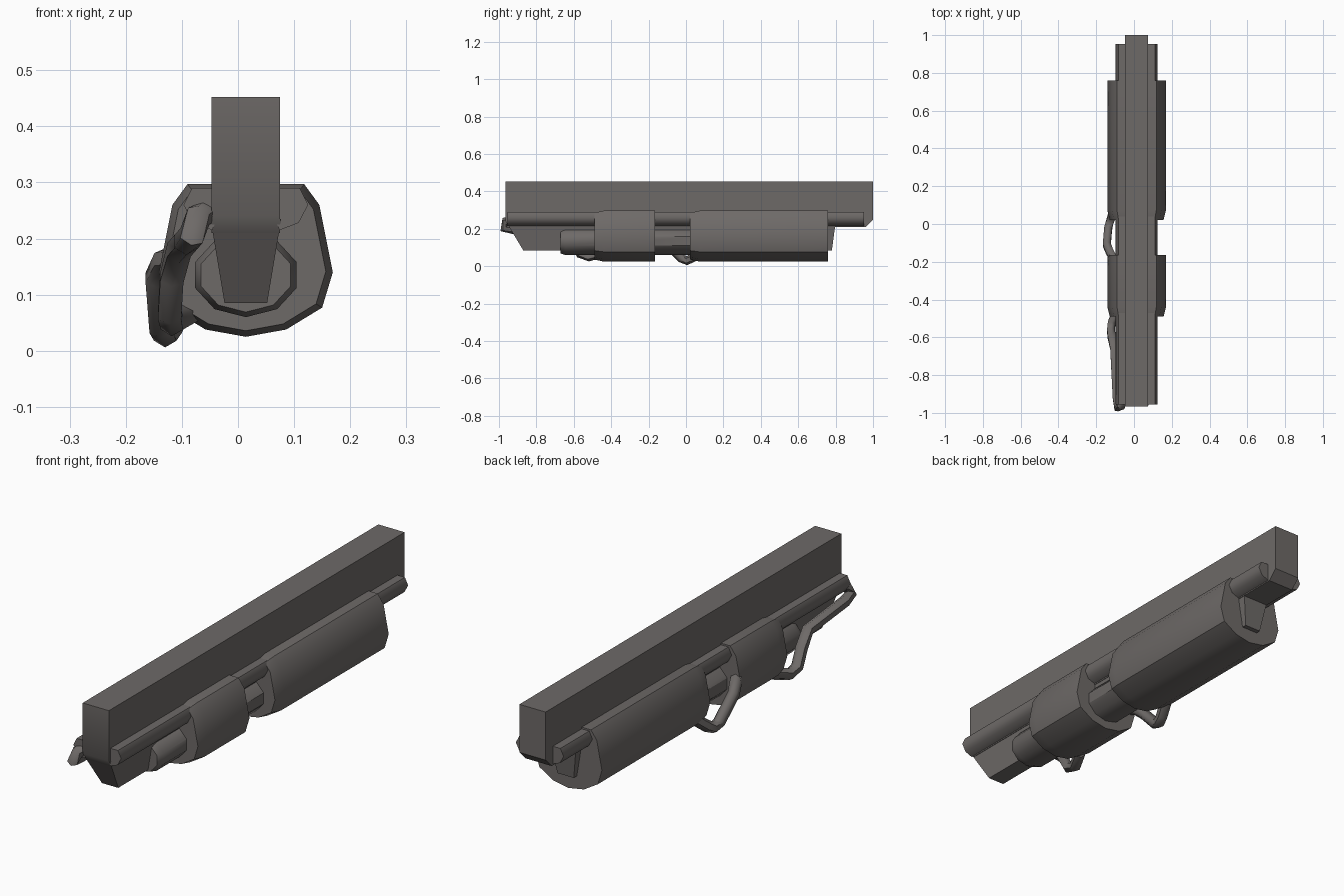
import bpy, bmesh, math
from mathutils import Vector

if "Cube" in bpy.data.objects:
    bpy.data.objects.remove(bpy.data.objects["Cube"])

CX = 0.014  # x of the model's symmetry plane
grey = bpy.data.materials.new("warm dark grey")
grey.diffuse_color = (0.155, 0.143, 0.137, 1)
grey.use_nodes = True
grey.node_tree.nodes["Principled BSDF"].inputs["Base Color"].default_value = grey.diffuse_color


def finish(name, bm, angle=40):
    bmesh.ops.recalc_face_normals(bm, faces=bm.faces)
    me = bpy.data.meshes.new(name)
    bm.to_mesh(me)
    bm.free()
    ob = bpy.data.objects.new(name, me)
    bpy.context.collection.objects.link(ob)
    me.materials.append(grey)
    bpy.ops.object.select_all(action='DESELECT')
    ob.select_set(True)
    bpy.context.view_layer.objects.active = ob
    bpy.ops.object.shade_smooth_by_angle(angle=math.radians(angle))
    return ob


def loft(name, rings, angle=40):
    """Skin a list of equally sized point rings and cap both ends."""
    bm = bmesh.new()
    vs = [[bm.verts.new(p) for p in r] for r in rings]
    n = len(vs[0])
    for a, b in zip(vs, vs[1:]):
        for i in range(n):
            j = (i + 1) % n
            bm.faces.new((a[i], a[j], b[j], b[i]))
    bm.faces.new(vs[0])
    bm.faces.new(vs[-1])
    return finish(name, bm, angle)


def section(profile, y, s=1.0, zc=0.16):
    return [(CX + x * s, y, zc + (z - zc) * s) for x, z in profile]


def mirrored(half):
    return half + [(-x, z) for x, z in reversed(half) if abs(x) > 1e-6]


def cable(name, pts, r=0.024, n=6):
    """Faceted pipe along a bent path."""
    pts = [Vector(p) for p in pts]
    rings = []
    for i, p in enumerate(pts):
        t = (pts[min(i + 1, len(pts) - 1)] - pts[max(i - 1, 0)]).normalized()
        u = t.cross(Vector((1, 0, 0))).normalized()
        v = t.cross(u)
        rings.append([p + r * (math.cos(a) * u + math.sin(a) * v)
                      for a in (2 * math.pi * k / n for k in range(n))])
    return loft(name, rings, 60)


# Long top beam with chamfered lower ends
side = [(-0.965, 0.24), (-0.965, 0.452), (1.0, 0.452), (1.0, 0.25),
        (0.96, 0.21), (-0.945, 0.21)]
loft("top_beam", [[(CX + x, y, z) for y, z in side] for x in (-0.061, 0.061)])

# Tapered keel below the beam, both ends sloped
keel = []
for yt, yb in ((-0.96, -0.87), (0.80, 0.78)):
    keel.append([(CX - 0.063, yt, 0.235), (CX + 0.063, yt, 0.235),
                 (CX + 0.038, yb, 0.085), (CX - 0.038, yb, 0.085)])
loft("keel", keel, 30)

# Side rods
rod = [(0.111, 0.26), (0.096, 0.29), (0.06, 0.29), (0.045, 0.25),
       (0.06, 0.215), (0.094, 0.228)]
for nm, s in (("right_rod", 1), ("left_rod", -1)):
    loft(nm, [[(CX + s * x, y, z) for x, z in rod] for y in (-0.955, 0.952)], 62)

# Central tube
tube = [(0.095 * math.sin(math.pi * k / 5), 0.135 - 0.075 * math.cos(math.pi * k / 5))
        for k in range(10)]
loft("centre_tube", [section(tube, -0.672, 0.88, 0.135), section(tube, -0.645, 1, 0.135),
                     section(tube, 0.1, 1, 0.135)])

# Two sleeves with a tapered front lip
sleeve = mirrored([(0.0, 0.025), (0.072, 0.038), (0.136, 0.077), (0.155, 0.14),
                   (0.131, 0.26), (0.104, 0.297)])
for nm, y0, y1 in (("front_sleeve", -0.49, -0.165), ("rear_sleeve", 0.022, 0.76)):
    loft(nm, [section(sleeve, y0, 0.92), section(sleeve, y0 + 0.05),
              section(sleeve, y1)])

# Bent cable pieces on the left side
cable("front_cable", [(-0.055, -0.93, 0.245), (-0.07, -0.965, 0.24), (-0.083, -0.975, 0.205),
                      (-0.092, -0.92, 0.195), (-0.105, -0.66, 0.18), (-0.118, -0.60, 0.13),
                      (-0.122, -0.565, 0.065), (-0.118, -0.52, 0.05), (-0.085, -0.45, 0.07)])
cable("middle_cable", [(-0.10, -0.20, 0.165), (-0.13, -0.145, 0.16), (-0.144, -0.11, 0.13),
                       (-0.137, -0.025, 0.042), (-0.130, 0.005, 0.03),
                       (-0.120, 0.035, 0.045), (-0.10, 0.09, 0.09)])
